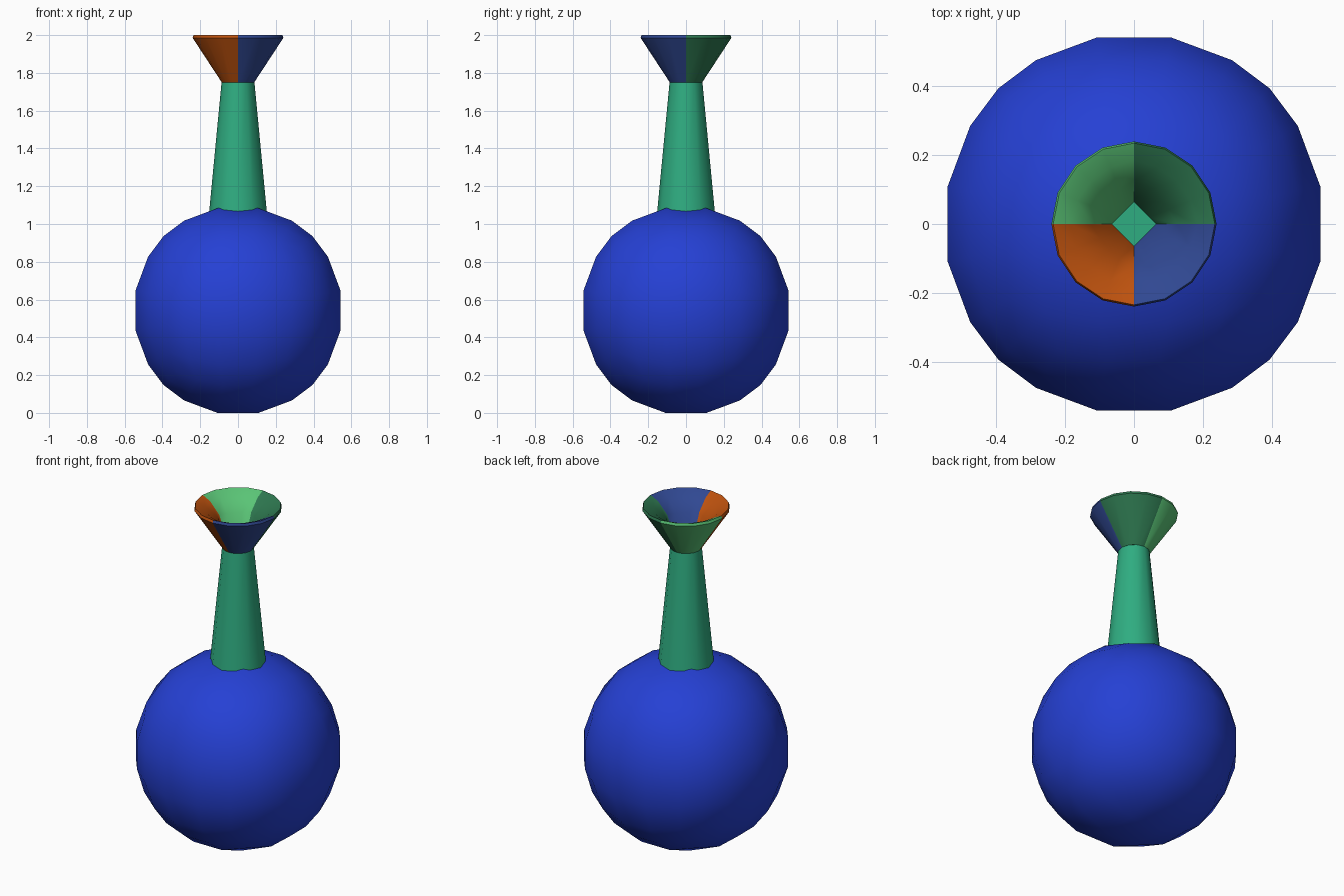
import bpy, bmesh, math

cube = bpy.data.objects.get("Cube")
if cube:
    bpy.data.objects.remove(cube, do_unlink=True)


def linear(c):
    c /= 255
    return c / 12.92 if c <= 0.04045 else ((c + 0.055) / 1.055) ** 2.4


def material(name, r, g, b):
    m = bpy.data.materials.new(name)
    m.use_nodes = True
    color = (linear(r), linear(g), linear(b), 1)
    m.diffuse_color = color
    m.node_tree.nodes["Principled BSDF"].inputs["Base Color"].default_value = color
    return m


def finish(bm, name, materials, angle):
    bmesh.ops.recalc_face_normals(bm, faces=bm.faces)
    mesh = bpy.data.meshes.new(name)
    bm.to_mesh(mesh)
    bm.free()
    obj = bpy.data.objects.new(name, mesh)
    bpy.context.collection.objects.link(obj)
    for m in materials:
        mesh.materials.append(m)
    bpy.ops.object.select_all(action='DESELECT')
    obj.select_set(True)
    bpy.context.view_layer.objects.active = obj
    bpy.ops.object.shade_smooth_by_angle(angle=math.radians(angle))
    return obj


def loft(bm, rings, closed=False):
    """Join rings of equal length with quads."""
    rings = [[bm.verts.new(p) for p in ring] for ring in rings]
    pairs = list(zip(rings, rings[1:]))
    if closed:
        pairs.append((rings[-1], rings[0]))
    for low, high in pairs:
        for i in range(len(low)):
            j = (i + 1) % len(low)
            bm.faces.new((low[i], low[j], high[j], high[i]))
    return rings


def ring(radius, z, sides, roundness=1.0):
    """Ring that blends from a diamond (0) to a circle (1)."""
    points = []
    for i in range(sides):
        a = 2 * math.pi * i / sides
        c, s = math.cos(a), math.sin(a)
        r = radius * (roundness + (1 - roundness) / (abs(c) + abs(s)))
        points.append((r * c, r * s, z))
    return points


blue = material("royal_blue", 37, 64, 212)
teal = material("teal_green", 47, 173, 129)
quadrants = [
    material("dark_green", 46, 120, 80),
    material("light_green", 90, 196, 118),
    material("orange", 190, 82, 14),
    material("slate_blue", 48, 72, 146),
]

# Round body: gridded cube pushed out to a sphere
RADIUS = 0.563
bm = bmesh.new()
bmesh.ops.create_cube(bm, size=2)
bmesh.ops.subdivide_edges(bm, edges=bm.edges[:], cuts=4, use_grid_fill=True)
for v in bm.verts:
    v.co = v.co.normalized() * RADIUS
base = min(v.co.z for v in bm.verts)
bmesh.ops.translate(bm, verts=bm.verts, vec=(0, 0, -base))
finish(bm, "round_body", [blue], 60)

# Tapered neck
bm = bmesh.new()
rings = loft(bm, [ring(0.154, 1.05, 12), ring(0.087, 1.75, 12)])
for cap in rings:
    bm.faces.new(cap)
finish(bm, "neck", [teal], 40)

# Flared cup with a diamond-shaped hole, one colour per quarter
bm = bmesh.new()
loft(bm, [
    ring(0.086, 1.75, 16),
    ring(0.24, 1.985, 16),
    ring(0.235, 2.0, 16),
    ring(0.185, 1.975, 16, 0.85),
    ring(0.125, 1.91, 16, 0.4),
    ring(0.065, 1.752, 16, 0.0),
], closed=True)
for f in bm.faces:
    c = f.calc_center_median()
    f.material_index = int(math.atan2(c.y, c.x) % (2 * math.pi) // (math.pi / 2))
finish(bm, "flared_cup", quadrants, 40)
